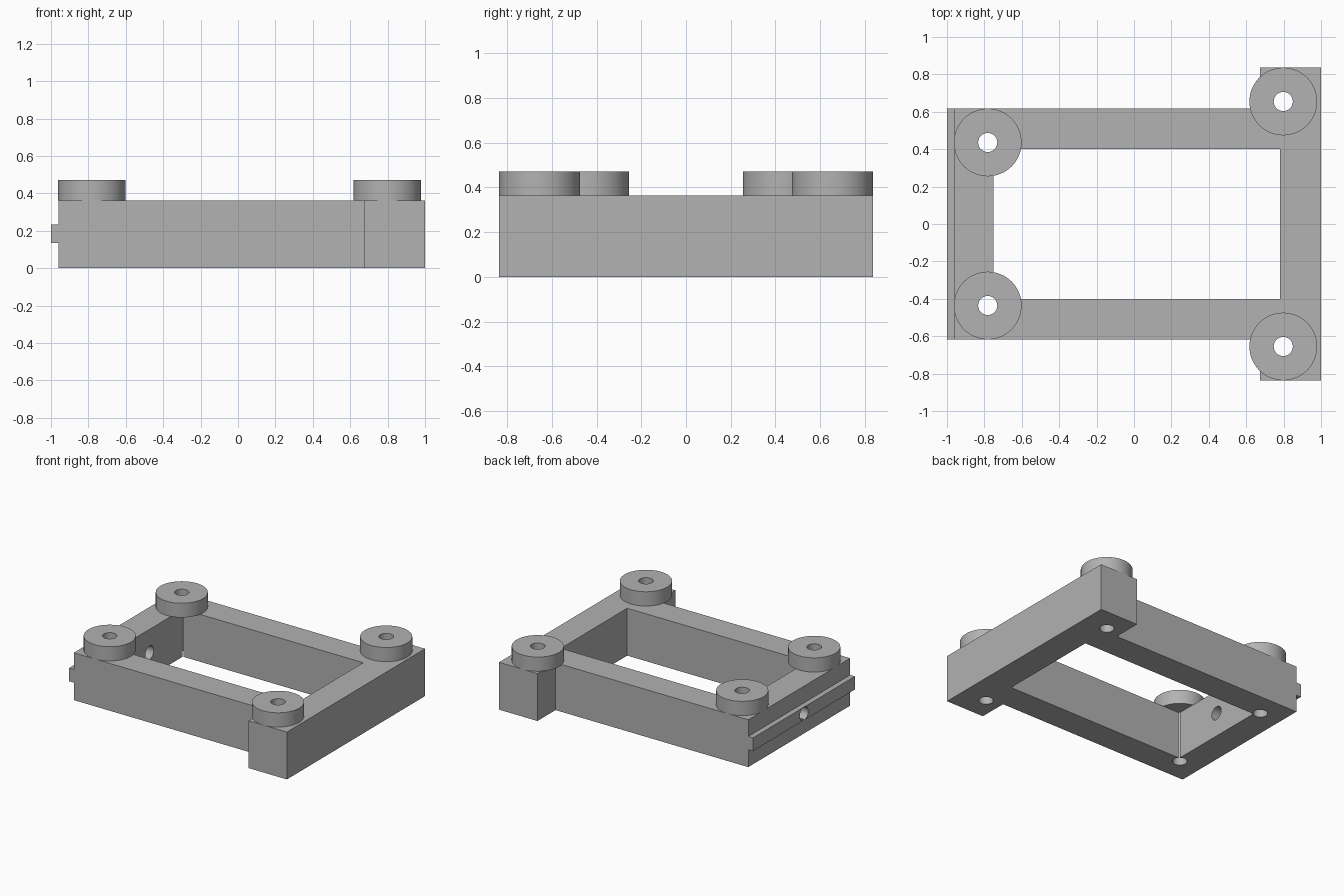
import bpy, bmesh
from math import pi
from mathutils import Matrix, Vector

cube = bpy.data.objects.get("Cube")
if cube:
    bpy.data.objects.remove(cube, do_unlink=True)

BODY_TOP, BOSS_TOP = 0.363, 0.472
BOSS_R, HOLE_R = 0.181, 0.051
RAIL_Z = 0.184
SEGMENTS = 64

grey = bpy.data.materials.new("plain_grey")
grey.use_nodes = True
colour = (0.445, 0.445, 0.445, 1)
grey.diffuse_color = colour
grey.node_tree.nodes["Principled BSDF"].inputs["Base Color"].default_value = colour


def make_object(name, bm):
    bmesh.ops.recalc_face_normals(bm, faces=bm.faces[:])
    mesh = bpy.data.meshes.new(name)
    bm.to_mesh(mesh)
    bm.free()
    mesh.materials.append(grey)
    obj = bpy.data.objects.new(name, mesh)
    bpy.context.scene.collection.objects.link(obj)
    return obj


def prism(name, outline, z0, z1):
    bm = bmesh.new()
    base = bm.faces.new([bm.verts.new((x, y, z0)) for x, y in outline])
    top = bmesh.ops.extrude_face_region(bm, geom=[base])["geom"]
    bmesh.ops.translate(bm, vec=(0, 0, z1 - z0),
                        verts=[g for g in top if isinstance(g, bmesh.types.BMVert)])
    return make_object(name, bm)


def box(name, x0, x1, half_y, z0, z1):
    return prism(name, [(x0, -half_y), (x1, -half_y), (x1, half_y), (x0, half_y)], z0, z1)


def cylinder(name, centre, radius, depth, along_x=False):
    bm = bmesh.new()
    turn = Matrix.Rotation(pi / 2, 4, 'Y') if along_x else Matrix()
    bmesh.ops.create_cone(bm, cap_ends=True, segments=SEGMENTS, radius1=radius,
                          radius2=radius, depth=depth,
                          matrix=Matrix.Translation(Vector(centre)) @ turn)
    return make_object(name, bm)


def activate(obj):
    bpy.ops.object.select_all(action='DESELECT')
    bpy.context.view_layer.objects.active = obj
    obj.select_set(True)


def cut(target, cutters):
    activate(target)
    for cutter in cutters:
        mod = target.modifiers.new("cut", 'BOOLEAN')
        mod.operation, mod.solver, mod.object = 'DIFFERENCE', 'EXACT', cutter
        bpy.ops.object.modifier_apply(modifier=mod.name)


# T-ended frame: half outline mirrored across y
half = [(-0.96, -0.617), (0.674, -0.617), (0.674, -0.836), (1, -0.836)]
frame = prism("frame", half + [(x, -y) for x, y in reversed(half)], 0, BODY_TOP)

# Guide rail along the outer end
rail = box("end_rail", -1, -0.96, 0.617, 0.134, 0.235)

# Round bosses at the corners, each with a through hole
spots = {"front_right": (-0.782, -0.436), "back_right": (-0.782, 0.436),
         "front_left": (0.798, -0.655), "back_left": (0.798, 0.655)}
bosses, drills = [], []
for name, (x, y) in spots.items():
    boss = cylinder(name + "_boss", (x, y, (BODY_TOP + BOSS_TOP) / 2),
                    BOSS_R, BOSS_TOP - BODY_TOP)
    drill = cylinder(name + "_drill", (x, y, 0.25), HOLE_R, 1)
    cut(boss, [drill])
    bosses.append(boss)
    drills.append(drill)

# Window and holes through the frame; cross hole through the rail
window = box("window_cutter", -0.75, 0.78, 0.402, -0.1, 0.6)
cross = cylinder("cross_drill", (-0.88, 0, RAIL_Z), HOLE_R, 0.5, along_x=True)
cut(frame, [window, cross] + drills)
cut(rail, [cross])

for helper in [window, cross] + drills:
    bpy.data.objects.remove(helper, do_unlink=True)

for part in [frame, rail] + bosses:
    activate(part)
    bpy.ops.object.shade_smooth_by_angle(angle=pi / 6)
